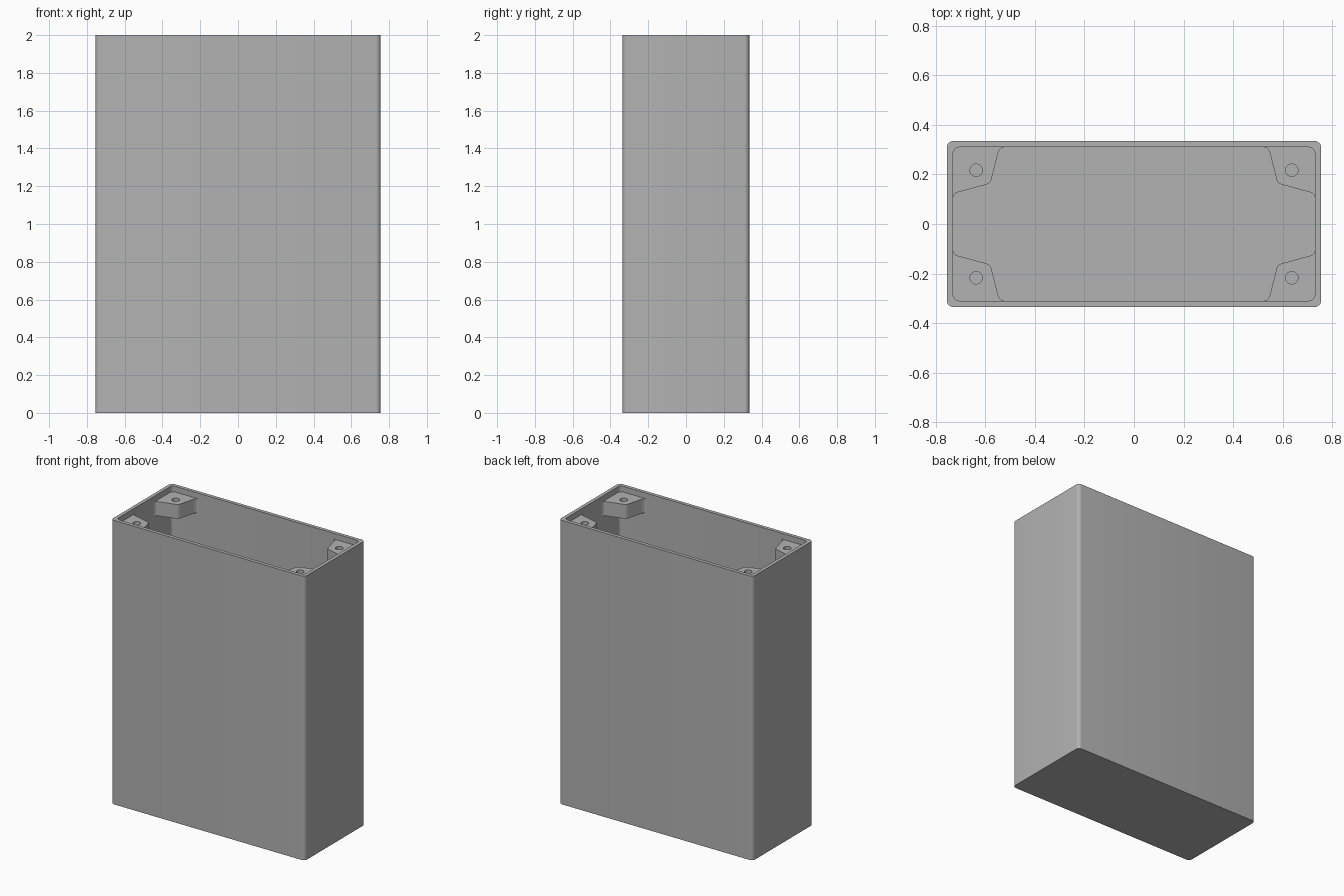
import bpy, bmesh, math

if "Cube" in bpy.data.objects:
    bpy.data.objects.remove(bpy.data.objects["Cube"])

W, D, H = 1.51, 0.67, 2.0      # outer size
WALL, FLOOR = 0.025, 0.03
BOSS_TOP, BOSS_H = 1.96, 0.10

grey = bpy.data.materials.new("grey")
grey.diffuse_color = (0.448, 0.448, 0.448, 1)
grey.use_nodes = True
grey.node_tree.nodes["Principled BSDF"].inputs["Base Color"].default_value = grey.diffuse_color


def rounded_rect(w, d, r, z, n=6):
    """Loop of points around a rectangle with rounded corners."""
    pts = []
    for sx, sy, a0 in ((1, 1, 0), (-1, 1, 90), (-1, -1, 180), (1, -1, 270)):
        for i in range(n + 1):
            a = math.radians(a0 + 90 * i / n)
            pts.append((sx * (w / 2 - r) + r * math.cos(a),
                        sy * (d / 2 - r) + r * math.sin(a), z))
    return pts


def loft(name, loops):
    """Skin between loops of points and cap both ends."""
    bm = bmesh.new()
    rings = [[bm.verts.new(p) for p in loop] for loop in loops]
    for a, b in zip(rings, rings[1:]):
        for i in range(len(a)):
            j = (i + 1) % len(a)
            bm.faces.new((a[i], a[j], b[j], b[i]))
    bm.faces.new(rings[0][::-1])
    bm.faces.new(rings[-1])
    bmesh.ops.recalc_face_normals(bm, faces=bm.faces)
    me = bpy.data.meshes.new(name)
    bm.to_mesh(me)
    bm.free()
    me.materials.append(grey)
    ob = bpy.data.objects.new(name, me)
    bpy.context.collection.objects.link(ob)
    return ob


def smooth(ob):
    bpy.ops.object.select_all(action='DESELECT')
    ob.select_set(True)
    bpy.context.view_layer.objects.active = ob
    bpy.ops.object.shade_smooth_by_angle(angle=math.radians(30))


# Open-topped case: outside up, over the rim, inside down to the floor
iw, idp = W - 2 * WALL, D - 2 * WALL
case = loft("case", [
    rounded_rect(W, D, 0.025, 0),
    rounded_rect(W, D, 0.025, H),
    rounded_rect(iw, idp, 0.025, H),
    rounded_rect(iw, idp, 0.025, FLOOR),
])
smooth(case)

# Corner screw boss, with fillets where it meets the walls
profile = [(0.740, 0.320), (0.740, 0.108), (0.730, 0.108), (0.727, 0.117),
           (0.720, 0.124), (0.708, 0.129),
           (0.596, 0.159), (0.587, 0.163), (0.580, 0.169), (0.576, 0.178),
           (0.548, 0.288), (0.543, 0.299), (0.536, 0.307), (0.525, 0.310),
           (0.525, 0.320)]
boss = loft("screw_bosses", [[(x, y, z) for x, y in profile]
                             for z in (BOSS_TOP - BOSS_H, BOSS_TOP)])

# Blind screw hole
hole = loft("hole_cutter", [
    [(0.637 + 0.025 * math.cos(math.tau * i / 24),
      0.217 + 0.025 * math.sin(math.tau * i / 24), z) for i in range(24)]
    for z in (BOSS_TOP - 0.08, BOSS_TOP + 0.05)])
hole.hide_render = True
cut = boss.modifiers.new("hole", 'BOOLEAN')
cut.operation = 'DIFFERENCE'
cut.solver = 'EXACT'
cut.object = hole
bpy.context.view_layer.objects.active = boss
bpy.ops.object.modifier_apply(modifier=cut.name)
bpy.data.objects.remove(hole)
smooth(boss)

# Repeat the boss in all four corners
mirror = boss.modifiers.new("corners", 'MIRROR')
mirror.use_axis = (True, True, False)
mirror.use_mirror_merge = False
